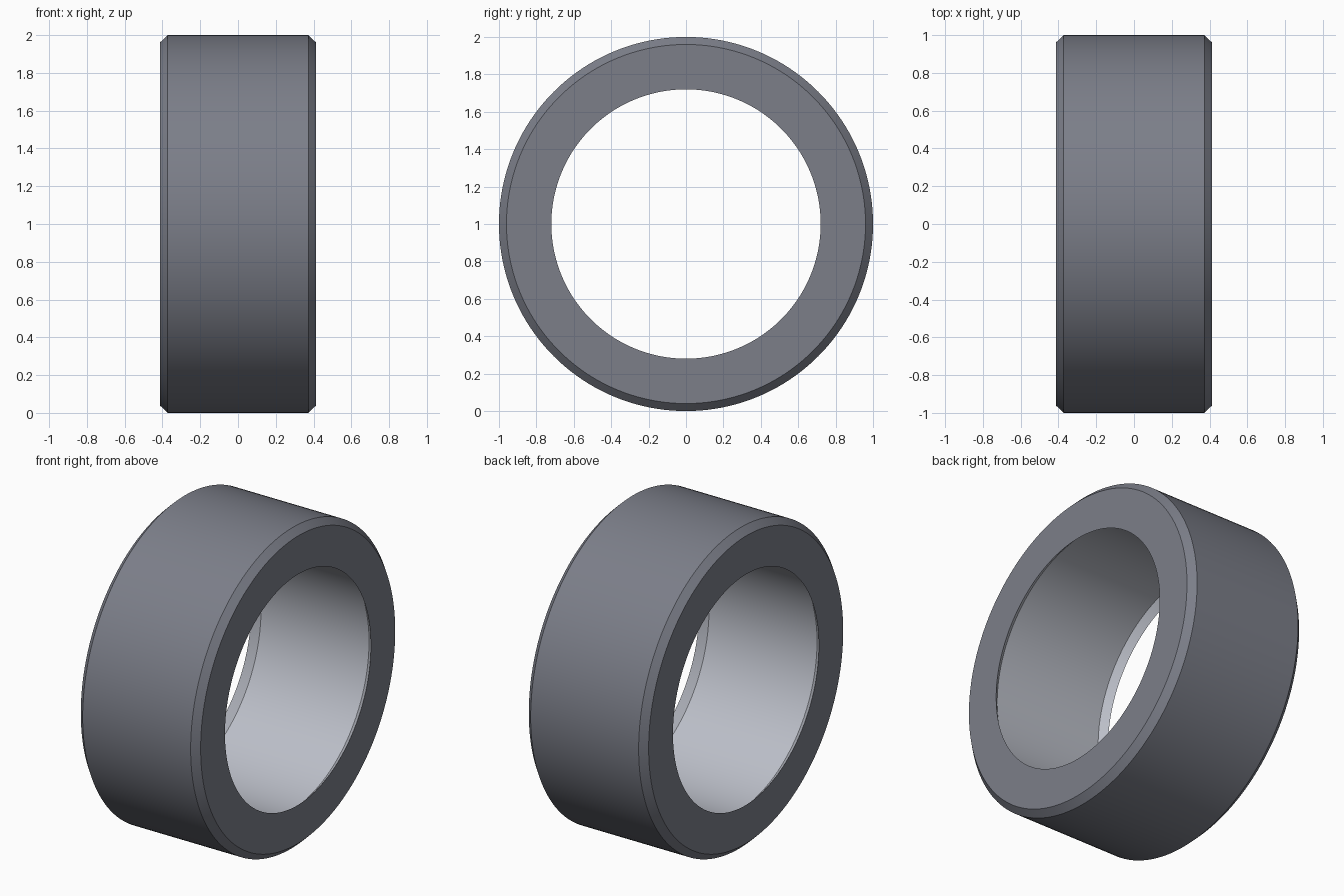
import bpy, bmesh, math

if "Cube" in bpy.data.objects:
    bpy.data.objects.remove(bpy.data.objects["Cube"])

SEGMENTS = 160

# Closed cross-section as (x, radius): chamfered tread, flat side walls, bore flaring inward
half = [(0.373, 1.0), (0.414, 0.96), (0.414, 0.72), (0.373, 0.76)]
profile = half + [(-x, r) for x, r in reversed(half)]
BORE_SEGMENTS = (2, 3, 4)  # profile edges that form the inner lining

# Tyre ring: revolve the section around the x axis
bm = bmesh.new()
rings = []
for i in range(SEGMENTS):
    a = 2 * math.pi * i / SEGMENTS
    rings.append([bm.verts.new((x, r * math.sin(a), 1 + r * math.cos(a))) for x, r in profile])
n = len(profile)
for i in range(SEGMENTS):
    p, q = rings[i], rings[(i + 1) % SEGMENTS]
    for j in range(n):
        k = (j + 1) % n
        face = bm.faces.new((p[j], p[k], q[k], q[j]))
        face.material_index = 1 if j in BORE_SEGMENTS else 0
bmesh.ops.recalc_face_normals(bm, faces=bm.faces)

mesh = bpy.data.meshes.new("tyre_ring")
bm.to_mesh(mesh)
bm.free()
ring = bpy.data.objects.new("tyre_ring", mesh)
bpy.context.collection.objects.link(ring)

# Dark rubber outside, lighter metal lining inside
for name, color in (("dark_rubber", (0.20, 0.21, 0.25, 1)), ("light_lining", (0.50, 0.52, 0.58, 1))):
    mat = bpy.data.materials.new(name)
    mat.diffuse_color = color
    mat.use_nodes = True
    mat.node_tree.nodes["Principled BSDF"].inputs["Base Color"].default_value = mat.diffuse_color
    mesh.materials.append(mat)

# Smooth round surfaces with crisp chamfer edges
bpy.context.view_layer.objects.active = ring
ring.select_set(True)
bpy.ops.object.shade_smooth_by_angle(angle=math.radians(30))
